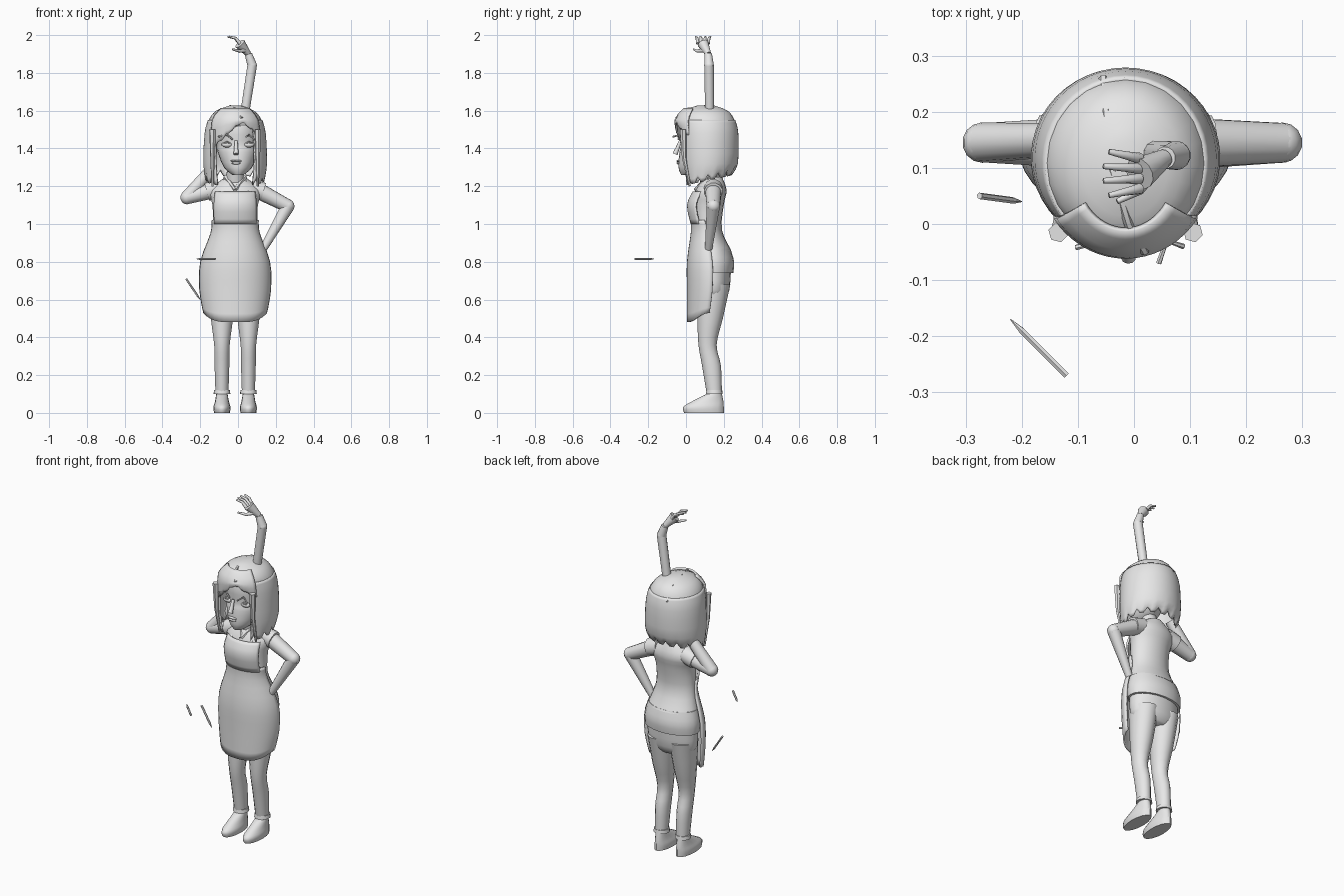
import bpy, math
from mathutils import Vector

default_cube = bpy.data.objects.get("Cube")
if default_cube:
    bpy.data.objects.remove(default_cube, do_unlink=True)

material = bpy.data.materials.new("plain grey")
material.use_nodes = True
grey = (0.8, 0.8, 0.8, 1)
material.diffuse_color = grey
material.node_tree.nodes["Principled BSDF"].inputs["Base Color"].default_value = grey

MIDDLE = -0.015                  # body centre line
SIDES = (("left", 1), ("right", -1))
STEPS = 3                        # smoothing steps between profile rows
parts = []


def add_part(name, rings, closed, capped):
    """Join equal rings of points with quads and register the object."""
    count = len(rings[0])
    faces = []
    for row in range(len(rings) - 1):
        low, high = row * count, (row + 1) * count
        for i in range(count if closed else count - 1):
            j = (i + 1) % count
            faces.append((low + i, low + j, high + j, high + i))
    if capped:
        last = (len(rings) - 1) * count
        faces.append(tuple(reversed(range(count))))
        faces.append(tuple(range(last, last + count)))
    mesh = bpy.data.meshes.new(name)
    mesh.from_pydata([point for ring in rings for point in ring], [], faces)
    mesh.materials.append(material)
    part = bpy.data.objects.new(name, mesh)
    bpy.context.collection.objects.link(part)
    parts.append(part)
    return part


def smooth_rows(rows):
    """Pass a smooth curve through the profile rows."""
    padded = [rows[0], *rows, rows[-1]]
    result = []
    for before, start, end, after in zip(padded, padded[1:], padded[2:], padded[3:]):
        for step in range(STEPS):
            t = step / STEPS
            result.append([
                b + t * (c - a) / 2 + t * t * (a - 2.5 * b + 2 * c - d / 2)
                + t ** 3 * (3 * (b - c) + d - a) / 2
                for a, b, c, d in zip(before, start, end, after)])
    return result + [rows[-1]]


def oval_point(centre, row, angle):
    """Point on a level oval; angle zero faces the front."""
    z, half_width, front, back = row
    return Vector((centre + half_width * math.sin(angle),
                   (front + back) / 2 - (back - front) / 2 * math.cos(angle), z))


def loft(name, rows, centre=MIDDLE, sides=20):
    """Solid of stacked ovals: (z, half width, front y, back y)."""
    rings = [[oval_point(centre, row, math.tau * i / sides) for i in range(sides)]
             for row in smooth_rows(rows)]
    return add_part(name, rings, True, True)


def sheet(name, rows, start, end, sides, edge):
    """Thin curved sheet; edge() shifts its lower border."""
    rings = []
    for k, row in enumerate(smooth_rows(rows)):
        fade = max(0, 1 - k / STEPS)
        ring = []
        for i in range(sides + 1):
            angle = math.radians(start + (end - start) * i / sides)
            point = oval_point(MIDDLE, row, angle)
            point.z += fade * edge(i, angle)
            ring.append(point)
        rings.append(ring)
    part = add_part(name, rings, False, False)
    shell = part.modifiers.new("thickness", "SOLIDIFY")
    shell.thickness, shell.offset = 0.01, 0


def tube(name, path, thick, thin, sides=10):
    """Round limb along a path, tapering from thick to thin."""
    points = [Vector(p) for p in path]
    last = len(points) - 1
    rings, previous, across = [], None, None
    for i, point in enumerate(points):
        along = (points[min(i + 1, last)] - points[max(i - 1, 0)]).normalized()
        if previous:
            across = previous.rotation_difference(along) @ across
        else:
            across = along.orthogonal().normalized()
        previous, up = along, along.cross(across)
        radius = thick + (thin - thick) * i / last
        angles = [math.tau * k / sides for k in range(sides)]
        rings.append([point + radius * (across * math.cos(a) + up * math.sin(a))
                      for a in angles])
    add_part(name, rings, True, True)


def ball(name, centre, size):
    """Squashed sphere with the given half sizes."""
    rings = []
    for k in range(9):
        tilt = math.pi * (k + 0.1) / 8.2
        flat = math.sin(tilt)
        row = (centre[2] - size[2] * math.cos(tilt), size[0] * flat,
               centre[1] - size[1] * flat, centre[1] + size[1] * flat)
        rings.append([oval_point(centre[0], row, math.tau * i / 14) for i in range(14)])
    add_part(name, rings, True, True)


def arm(name, shoulder, elbow, wrist, thick, bend, thin):
    """Upper arm and forearm meeting at a rounded elbow."""
    tube(name + "_upper_arm", (shoulder, elbow), thick, bend, 12)
    tube(name + "_forearm", (elbow, wrist), bend, thin, 12)
    ball(name + "_elbow", elbow, (bend, bend, bend))


# Shirt, shirt tail and hips
loft("shirt", [(.86, .15, .04, .24), (.97, .12, .04, .19), (1.1, .12, .03, .2),
               (1.18, .135, .05, .215), (1.25, .05, .1, .19)])
loft("shirt_tail", [(.74, .165, .05, .25), (.8, .167, .04, .255), (.87, .15, .05, .235)])
loft("trouser_hips", [(.6, .11, .08, .2), (.65, .15, .06, .23), (.8, .15, .05, .24)])

# Trouser legs, cuffs and shoes
for label, side in SIDES:
    centre = MIDDLE + side * .07
    loft(label + "_trouser_leg", [(.1, .035, .11, .19), (.25, .04, .085, .185),
                                  (.36, .042, .066, .162), (.5, .06, .06, .195),
                                  (.68, .075, .055, .235)], centre, 14)
    tube(label + "_cuff", [(centre, .15, .1), (centre, .15, .12)], .045, .042, 14)
    loft(label + "_shoe", [(0, .042, -.01, .2), (.03, .045, -.015, .2),
                           (.06, .037, .03, .198), (.1, .03, .11, .19)], centre, 16)

# Apron wrapping the front, its bib, straps and the shirt collar
sheet("apron", [(.48, .164, .01, .24), (.65, .185, .01, .27), (.8, .18, .01, .27),
                (.95, .126, .03, .2), (1.02, .12, .03, .17)],
      -90, 90, 18, lambda i, angle: .05 * math.sin(angle) ** 4)
sheet("apron_bib", [(1, .12, .03, .17), (1.1, .122, .01, .16), (1.17, .115, .04, .18)],
      -65, 65, 14, lambda i, angle: 0)
for label, side in SIDES:
    inner, outer = MIDDLE + side * .05, MIDDLE + side * .07
    tube(label + "_apron_strap", [(outer, .05, 1.15), (inner, .13, 1.25)], .01, .01, 6)
    tube(label + "_collar", [(MIDDLE, .05, 1.18), (inner, .12, 1.25)], .01, .015, 6)

# Sleeves and bent arms
ARM_Y = .145
for label, side in SIDES:
    tube(label + "_sleeve", [(MIDDLE + side * .08, ARM_Y, 1.19),
                             (MIDDLE + side * .15, ARM_Y, 1.17)], .05, .05, 12)
arm("left", (.1, ARM_Y, 1.18), (.264, ARM_Y, 1.095), (.135, .12, .87), .045, .036, .02)
arm("right", (-.13, ARM_Y, 1.18), (-.27, ARM_Y, 1.14), (-.13, .15, 1.3), .045, .036, .03)

# Raised arm and hand above the head
wrist, knuckles = Vector((.055, .118, 1.9)), Vector((.01, .09, 1.955))
arm("raised", (.03, .125, 1.55), (.075, .122, 1.84), wrist, .024, .026, .02)
tube("raised_palm", [wrist, wrist.lerp(knuckles, .5), knuckles], .016, .03, 12)
for finger in range(4):
    spread = finger - 1.5
    base = knuckles + Vector((0, -.018 * spread, 0))
    tip = Vector((-.056 + .005 * spread ** 2, .09 - .026 * spread, 1.992))
    arch = base.lerp(tip, .4) + Vector((0, 0, .014))
    tube(f"raised_finger_{finger}", [base, arch, tip], .01, .005, 8)
tube("raised_thumb", [(.04, .1, 1.92), (.01, .06, 1.915), (-.03, .04, 1.925)], .012, .005, 8)

# Neck and head
loft("neck", [(1.2, .05, .08, .18), (1.34, .04, .05, .13)])
loft("head", [(1.26, .03, -.025, .06), (1.3, .075, -.04, .15), (1.38, .107, -.035, .21),
              (1.42, .11, -.026, .22), (1.5, .112, -.03, .22), (1.57, .1, -.01, .2)], 0, 24)

# Face
tube("nose", [(-.01, -.03, 1.44), (-.01, -.045, 1.4), (-.01, -.058, 1.37)], .008, .014)
ball("upper_lip", (-.01, -.04, 1.334), (.03, .01, .006))
ball("lower_lip", (-.01, -.04, 1.322), (.025, .01, .007))
for label, side in SIDES:
    eye = Vector((side * .058, -.012, 1.42))
    inner, outer = Vector((-.03, .004, 0)), Vector((.03, .004, 0))
    lid = Vector((0, -.016, .014))
    ball(label + "_eye", eye, (.028, .016, .015))
    tube(label + "_eyelid", [eye + inner, eye + lid, eye + outer], .005, .005, 6)
    tube(label + "_eyebrow", [eye + 3 * lid - side * lid.yzx + inner,
                              eye + 3 * lid + Vector((0, .03, .01)),
                              eye + 2 * lid + outer], .005, .005, 6)

# Bobbed hair: crown, hanging locks with notched tips, and a parted fringe
loft("hair_crown", [(1.47, .155, 0, .27), (1.55, .14, -.04, .257), (1.6, .1, -.01, .22),
                    (1.627, .03, .06, .15)], sides=24)


def lock_tips(i, angle):
    return .03 * (1 - math.cos(angle)) + (.03 if i % 3 == 1 else 0)


def fringe_edge(i, angle):
    across = MIDDLE + .15 * math.sin(angle)
    return .1 - .95 * abs(across - .02) + (.01 if i % 3 == 0 else 0)


sheet("hair_locks", [(1.2, .15, -.02, .235), (1.32, .164, -.035, .27),
                     (1.48, .157, -.04, .272), (1.55, .139, -.04, .256)],
      38, 322, 36, lock_tips)
sheet("hair_fringe", [(1.445, .152, -.05, .27), (1.55, .145, -.055, .26), (1.61, .09, -.01, .21)],
      -55, 55, 18, fringe_edge)
tube("hair_parting", [(.02, -.05, 1.56), (-.01, 0, 1.607), (-.04, .1, 1.622),
                      (-.05, .2, 1.6), (-.055, .26, 1.53)], .008, .008, 6)
for label, side in SIDES:
    edge = MIDDLE + side * .12
    tube(label + "_side_lock", [(edge, -.015, 1.5), (edge, -.01, 1.35), (edge, .02, 1.2)],
         .018, .006, 6)

# Two loose pencils with pointed tips
for label, tail, tip in (("level", (-.12, -.27, .815), (-.22, -.17, .815)),
                         ("falling", (-.275, .05, .71), (-.2, .04, .6))):
    neck = Vector(tail).lerp(Vector(tip), .8)
    tube(label + "_pencil", [tail, neck], .006, .006, 6)
    tube(label + "_pencil_tip", [neck, tip], .006, .001, 6)

# Smooth shading with sharp edges kept
bpy.ops.object.select_all(action="DESELECT")
for part in parts:
    part.select_set(True)
bpy.context.view_layer.objects.active = parts[0]
bpy.ops.object.shade_smooth_by_angle(angle=math.radians(50))
